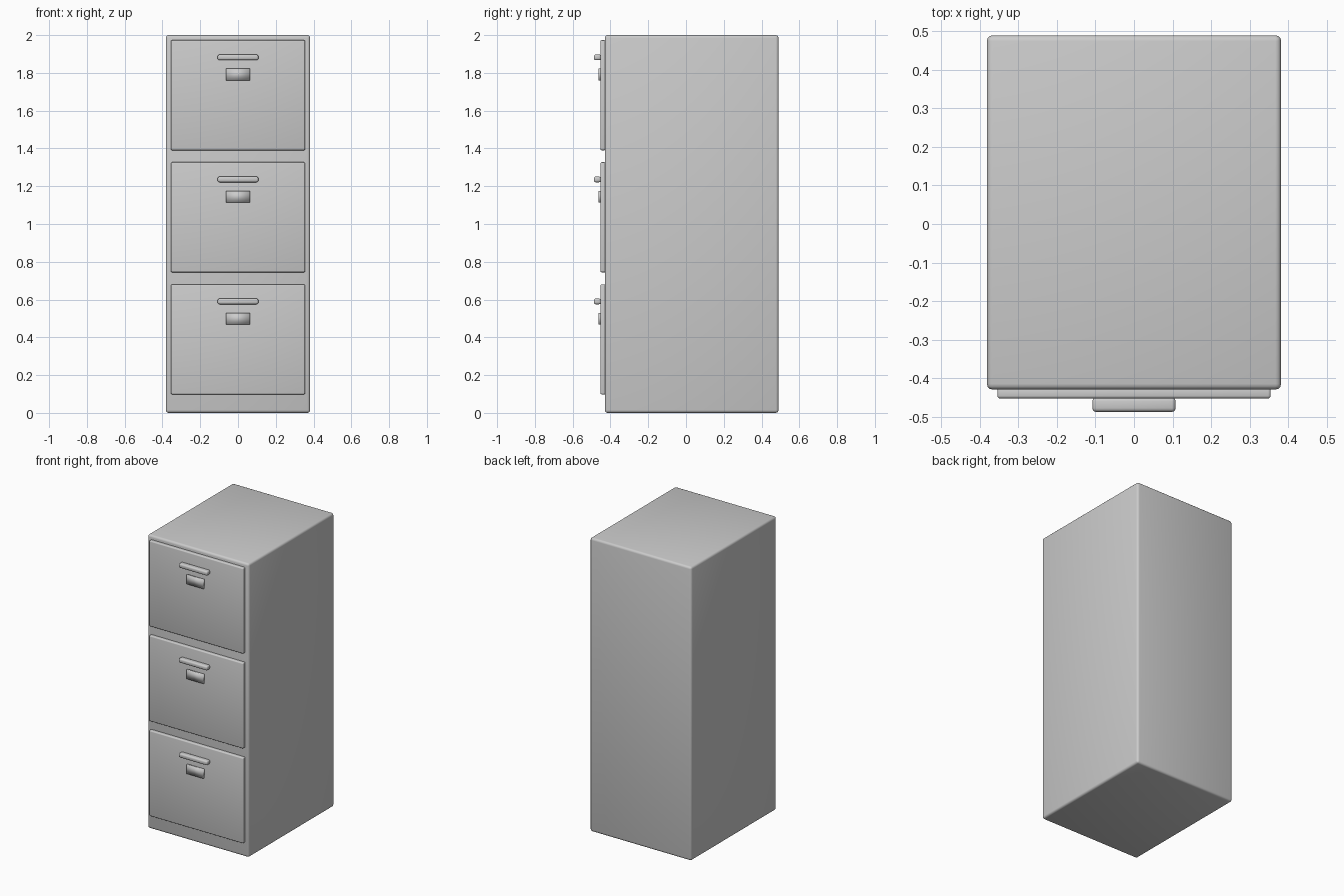
import bpy

if "Cube" in bpy.data.objects:
    bpy.data.objects.remove(bpy.data.objects["Cube"])

grey = bpy.data.materials.new("painted_grey_metal")
grey.diffuse_color = (0.6, 0.6, 0.6, 1)
grey.use_nodes = True
grey.node_tree.nodes["Principled BSDF"].inputs["Base Color"].default_value = grey.diffuse_color


def box(name, x, y, z, bevel=0.0, segments=3):
    """Rounded, smooth-shaded box from (min, max) ranges."""
    bpy.ops.mesh.primitive_cube_add(size=1, location=[sum(r) / 2 for r in (x, y, z)])
    ob = bpy.context.object
    ob.name = name
    ob.scale = [r[1] - r[0] for r in (x, y, z)]
    bpy.ops.object.transform_apply(location=False, rotation=False, scale=True)
    ob.data.materials.append(grey)
    if bevel:
        mod = ob.modifiers.new("rounded_edges", 'BEVEL')
        mod.width = bevel
        mod.segments = segments
    bpy.ops.object.shade_smooth()
    return ob


# Cabinet shell
box("cabinet_body", (-0.382, 0.382), (-0.43, 0.49), (0, 2), 0.015)

# Three identical drawers, bottom to top
for i, name in enumerate(("bottom", "middle", "top")):
    z = 0.098 + i * 0.646
    box(name + "_drawer_front", (-0.355, 0.355), (-0.453, -0.425), (z, z + 0.583), 0.007)
    box(name + "_handle", (-0.108, 0.108), (-0.488, -0.45), (z + 0.477, z + 0.507), 0.01)
    box(name + "_label_holder", (-0.063, 0.063), (-0.463, -0.45), (z + 0.369, z + 0.432))
